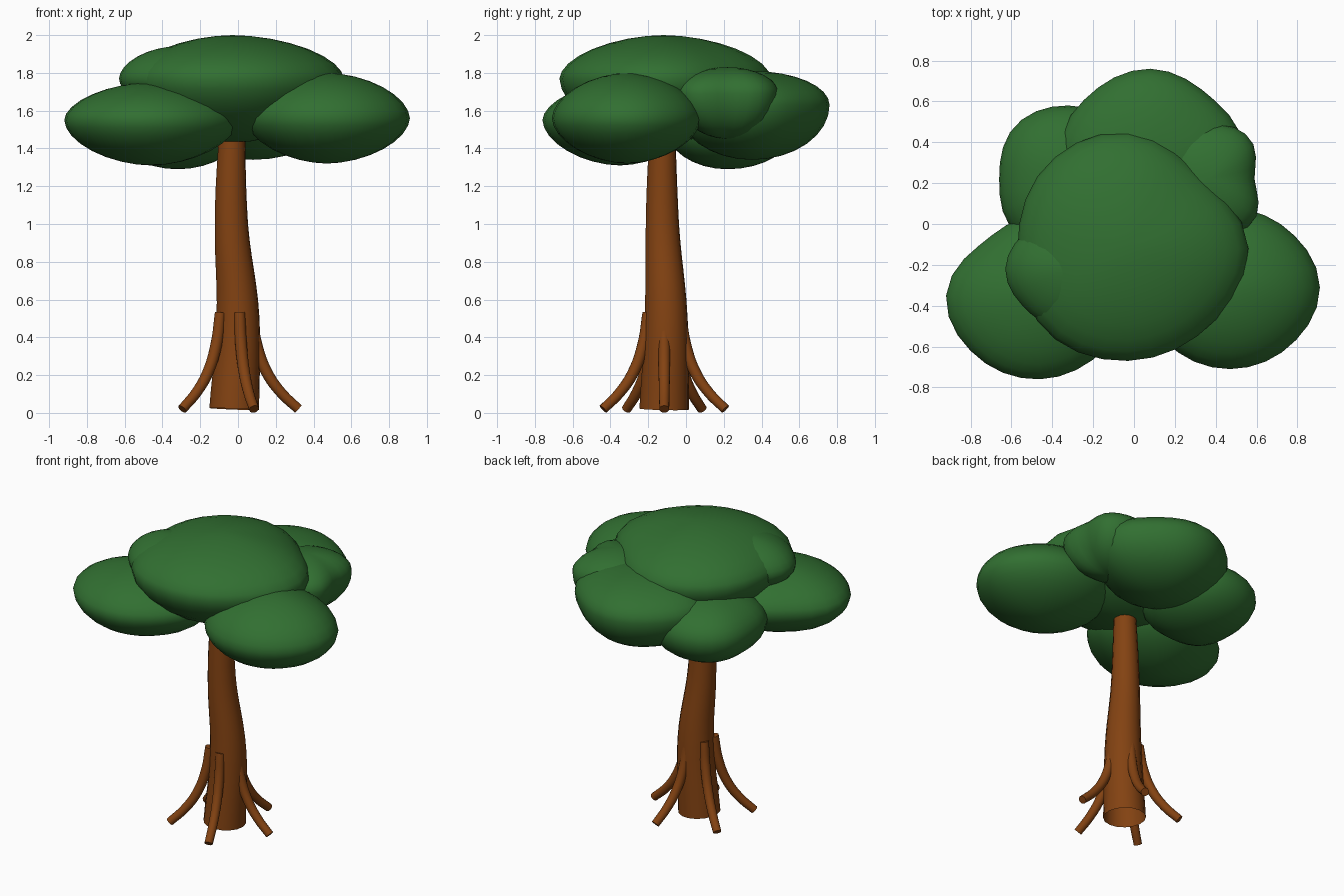
import bpy, bmesh, math
from mathutils import Vector

cube = bpy.data.objects.get("Cube")
if cube:
    bpy.data.objects.remove(cube, do_unlink=True)


def make_material(name, rgb):
    mat = bpy.data.materials.new(name)
    mat.use_nodes = True
    mat.diffuse_color = (*rgb, 1)
    mat.node_tree.nodes["Principled BSDF"].inputs["Base Color"].default_value = (*rgb, 1)
    return mat


leaf_green = make_material("leaf_green", (0.031, 0.160, 0.031))
bark_brown = make_material("bark_brown", (0.227, 0.055, 0.006))


def finish(obj, mat):
    """Assign the colour and smooth the object while keeping sharp rims."""
    obj.data.materials.clear()
    obj.data.materials.append(mat)
    bpy.ops.object.select_all(action='DESELECT')
    obj.select_set(True)
    bpy.context.view_layer.objects.active = obj
    bpy.ops.object.shade_smooth_by_angle(angle=math.radians(50))


def tube(name, points, radii, mat, caps):
    """Tapered round tube along a smooth path."""
    curve = bpy.data.curves.new(name, 'CURVE')
    curve.dimensions = '3D'
    curve.bevel_depth = 1
    curve.bevel_resolution = 6
    curve.resolution_u = 6
    curve.use_fill_caps = caps
    spline = curve.splines.new('BEZIER')
    spline.bezier_points.add(len(points) - 1)
    for knot, co, radius in zip(spline.bezier_points, points, radii):
        knot.co = co
        knot.radius = radius
        knot.handle_left_type = knot.handle_right_type = 'AUTO'
    obj = bpy.data.objects.new(name, curve)
    bpy.context.collection.objects.link(obj)
    bpy.ops.object.select_all(action='DESELECT')
    obj.select_set(True)
    bpy.context.view_layer.objects.active = obj
    bpy.ops.object.convert(target='MESH')
    finish(bpy.context.view_layer.objects.active, mat)


def outline_radius(reach, angle):
    """Smooth periodic interpolation of the reach in evenly spaced directions."""
    count = len(reach)
    place = (angle / math.tau) % 1 * count
    i, t = int(place) % count, place % 1
    a, b, c, d = (reach[(i + k) % count] for k in (-1, 0, 1, 2))
    return b + t / 2 * (c - a + t * (2 * a - 5 * b + 4 * c - d + t * (3 * (b - c) + d - a)))


def leaf_clump(name, centre, heights, reach, fullness=1.8):
    """Rounded lens with its own outline; heights are bottom, rim and top."""
    bottom, rim, top = heights
    bm = bmesh.new()
    bmesh.ops.create_uvsphere(bm, u_segments=28, v_segments=16, radius=1)
    power = 2 / fullness
    for v in bm.verts:
        angle = math.atan2(v.co.y, v.co.x)
        spread = outline_radius(reach, angle) * math.hypot(v.co.x, v.co.y) ** power
        lift = abs(v.co.z) ** power * ((top - rim) if v.co.z > 0 else (bottom - rim))
        v.co = Vector((centre[0] + spread * math.cos(angle),
                       centre[1] + spread * math.sin(angle), rim + lift))
    mesh = bpy.data.meshes.new(name)
    bm.to_mesh(mesh)
    bm.free()
    obj = bpy.data.objects.new(name, mesh)
    bpy.context.collection.objects.link(obj)
    finish(obj, leaf_green)


# Trunk: gently swaying, open at the base
tube("trunk",
     [(-0.02, -0.115, 0.02), (0, -0.105, 0.5), (-0.035, -0.125, 1), (-0.03, -0.125, 1.58)],
     [0.132, 0.114, 0.088, 0.066], bark_brown, False)

# Roots: five copies of one flared profile around the trunk
root_profile = [(0.09, 0.53), (0.118, 0.36), (0.175, 0.21), (0.25, 0.105), (0.34, 0.02)]
for n in range(5):
    turn = n * math.tau / 5
    path = [(-0.02 + r * math.cos(turn), -0.115 + r * math.sin(turn), z)
            for r, z in root_profile]
    tube(f"root_{n + 1}", path, [0.03, 0.031, 0.03, 0.028, 0.026], bark_brown, True)

# Canopy: overlapping leaf clumps, reach listed counter-clockwise from +x
leaf_clump("crown", (-0.03, -0.12), (1.43, 1.77, 2.0),
           [0.59, 0.51, 0.57, 0.57, 0.54, 0.57, 0.55, 0.55])
leaf_clump("crown_side_clump", (-0.33, -0.22), (1.6, 1.77, 1.94),
           [0.3, 0.3, 0.28, 0.27, 0.3, 0.28, 0.3, 0.3])
leaf_clump("front_right_clump", (-0.46, -0.35), (1.31, 1.55, 1.75),
           [0.46, 0.42, 0.4, 0.38, 0.46, 0.43, 0.41, 0.41])
leaf_clump("front_left_clump", (0.47, -0.31), (1.32, 1.56, 1.8),
           [0.44, 0.4, 0.39, 0.42, 0.43, 0.41, 0.4, 0.41])
leaf_clump("back_clump", (0.08, 0.35), (1.34, 1.63, 1.81),
           [0.46, 0.4, 0.41, 0.41, 0.45, 0.4, 0.4, 0.4], 2)
leaf_clump("back_right_clump", (-0.32, 0.22), (1.29, 1.52, 1.72),
           [0.35, 0.36, 0.36, 0.37, 0.34, 0.37, 0.33, 0.35], 2)
leaf_clump("back_left_clump", (0.37, 0.22), (1.45, 1.69, 1.83),
           [0.22, 0.28, 0.27, 0.27, 0.25, 0.3, 0.27, 0.3], 2)
